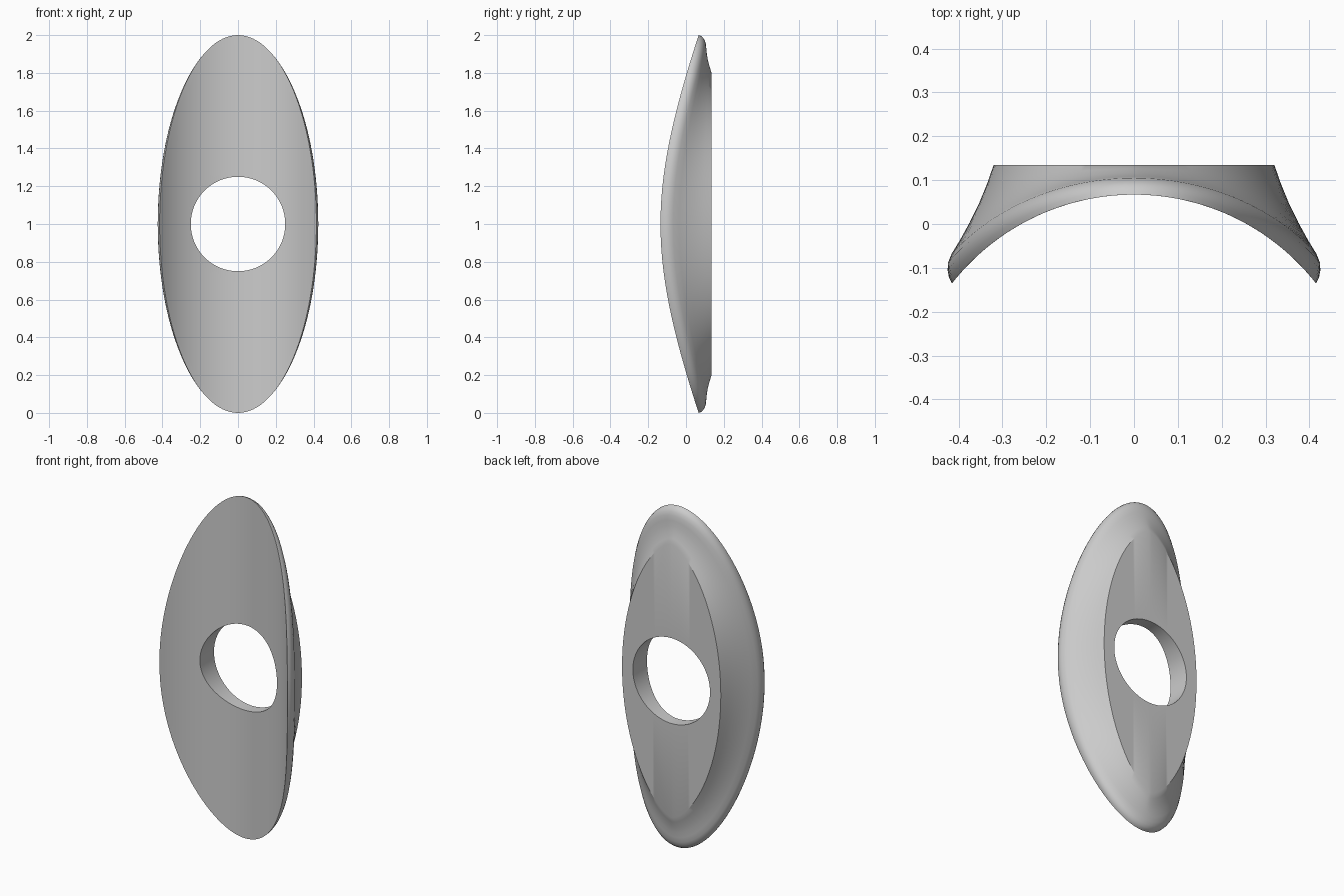
import bpy, bmesh
from math import sin, cos, pi, sqrt, radians, copysign

cube = bpy.data.objects.get("Cube")
if cube:
    bpy.data.objects.remove(cube)

SEGMENTS = 128
HOLE = 0.25                      # radius of the round opening
HALF_WIDTH, HALF_HEIGHT = 0.415, 1.0
CURVE_R = 0.527                  # radius of the cylindrical front
FRONT_MID, BACK = 0.067, 0.135
FRONT_STEPS = 12


def front_y(x):
    return FRONT_MID - CURVE_R + sqrt(CURVE_R ** 2 - x * x)


SIDE_Y = front_y(HALF_WIDTH)

# Flank stations from front edge to flat back:
# side x, side y, end z, end y, pointedness of the outline
FLANK = [
    (0.422, -0.122, 0.996, 0.078, 1.0),
    (0.425, -0.105, 0.988, 0.089, 1.0),
    (0.424, -0.088, 0.974, 0.098, 1.0),
    (0.416, -0.068, 0.953, 0.105, 1.0),
    (0.397, -0.037, 0.925, 0.108, 1.03),
    (0.375, 0.003, 0.895, 0.111, 1.08),
    (0.353, 0.048, 0.862, 0.117, 1.15),
    (0.335, 0.092, 0.830, 0.126, 1.22),
    (0.320, BACK, 0.800, BACK, 1.28),
]


def ring(point):
    return [point(cos(2 * pi * i / SEGMENTS), sin(2 * pi * i / SEGMENTS))
            for i in range(SEGMENTS)]


def front_ring(u):
    rx = HOLE + (HALF_WIDTH - HOLE) * u
    rz = HOLE + (HALF_HEIGHT - HOLE) * u
    return ring(lambda c, s: (rx * c, front_y(rx * c), 1 + rz * s))


def flank_ring(sx, sy, ez, ey, power):
    def point(c, s):
        g = (front_y(HALF_WIDTH * c) - SIDE_Y) / (FRONT_MID - SIDE_Y)
        x = copysign(sx * abs(c) ** power, c)
        return (x, sy + (ey - sy) * g, 1 + ez * s)
    return ring(point)


# Curved front, flared flank, flat back and bore as one closed loop of rings
rings = [front_ring(i / FRONT_STEPS) for i in range(FRONT_STEPS + 1)]
rings += [flank_ring(*station) for station in FLANK]
rings.append(ring(lambda c, s: (HOLE * c, BACK, 1 + HOLE * s)))

bm = bmesh.new()
loops = [[bm.verts.new(p) for p in r] for r in rings]
for k, a in enumerate(loops):
    b = loops[(k + 1) % len(loops)]
    for i in range(SEGMENTS):
        j = (i + 1) % SEGMENTS
        bm.faces.new((a[i], a[j], b[j], b[i]))
bmesh.ops.recalc_face_normals(bm, faces=bm.faces)

mesh = bpy.data.meshes.new("curved_oval_plate")
bm.to_mesh(mesh)
bm.free()
plate = bpy.data.objects.new("curved_oval_plate", mesh)
bpy.context.collection.objects.link(plate)

# Plain grey finish
grey = bpy.data.materials.new("plain_grey")
grey.use_nodes = True
colour = (0.6, 0.6, 0.6, 1)
grey.diffuse_color = colour
grey.node_tree.nodes["Principled BSDF"].inputs["Base Color"].default_value = colour
mesh.materials.append(grey)

bpy.ops.object.select_all(action='DESELECT')
plate.select_set(True)
bpy.context.view_layer.objects.active = plate
bpy.ops.object.shade_smooth_by_angle(angle=radians(30))
